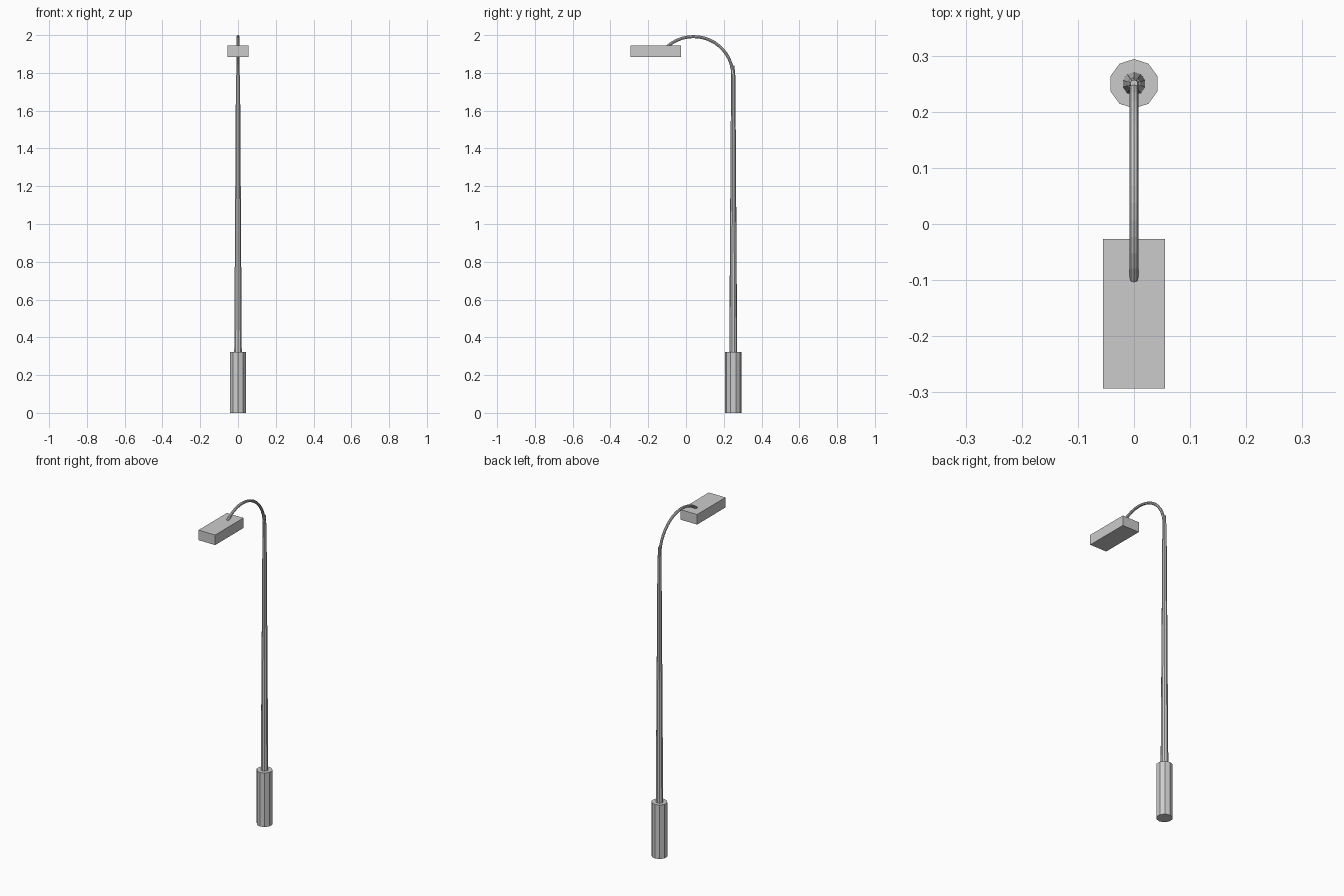
import bpy, math

if "Cube" in bpy.data.objects:
    bpy.data.objects.remove(bpy.data.objects["Cube"])

POLE_Y = 0.25


def tapered(name, z0, z1, r0, r1, sides=10):
    # Upright faceted cylinder with a vertex on the y axis
    bpy.ops.mesh.primitive_cone_add(vertices=sides, radius1=r0, radius2=r1, depth=z1 - z0,
                                    location=(0, POLE_Y, (z0 + z1) / 2))
    ob = bpy.context.object
    ob.name = name
    return ob


# Wide base, tapering pole, and neck that narrows into the arm
tapered("base", 0, 0.322, 0.044, 0.044)
tapered("pole", 0.322, 1.79, 0.021, 0.0115)
tapered("neck", 1.79, 1.84, 0.0095, 0.007)

# Curved arm: part of an ellipse sweeping forward to the lamp head
curve = bpy.data.curves.new("arm", "CURVE")
curve.dimensions = "3D"
curve.bevel_depth = 0.008
curve.bevel_resolution = 2
curve.use_fill_caps = True
spline = curve.splines.new("POLY")
steps = 16
spline.points.add(steps)
for i, p in enumerate(spline.points):
    a = math.radians(132) * i / steps
    p.co = (0, 0.04 + 0.207 * math.cos(a), 1.79 + 0.202 * math.sin(a), 1)
spline.use_smooth = False
arm = bpy.data.objects.new("arm", curve)
bpy.context.collection.objects.link(arm)

# Box lamp head
bpy.ops.mesh.primitive_cube_add(size=1, location=(0, -0.16, 1.914))
head = bpy.context.object
head.name = "lamp_head"
head.scale = (0.11, 0.267, 0.06)
